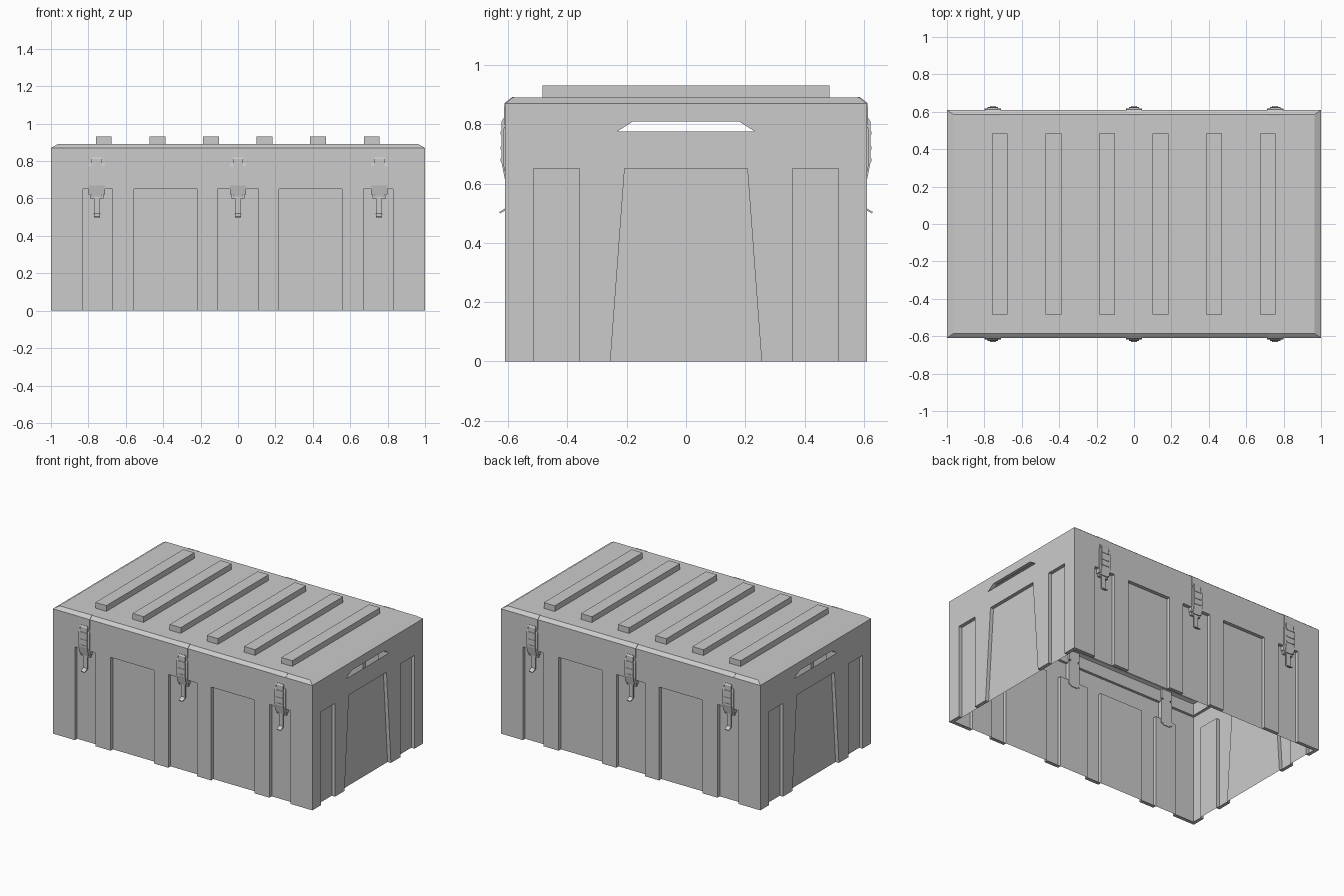
import bpy, bmesh
from math import pi
from mathutils import Matrix, Vector

if "Cube" in bpy.data.objects:
    bpy.data.objects.remove(bpy.data.objects["Cube"])

HX, HY = 1.0, 0.61          # half length and half depth of the box
REC = 0.025                 # recess depth
PANEL_Z, SPLIT_Z = 0.65, 0.775


def new_object(name, bm):
    bmesh.ops.remove_doubles(bm, verts=bm.verts, dist=1e-5)
    bmesh.ops.recalc_face_normals(bm, faces=bm.faces)
    mesh = bpy.data.meshes.new(name)
    bm.to_mesh(mesh)
    bm.free()
    obj = bpy.data.objects.new(name, mesh)
    bpy.context.collection.objects.link(obj)
    return obj


def poly(bm, pts):
    return bm.faces.new([bm.verts.new(p) for p in pts])


def prism(bm, profile, half_w, x=0.0, half_w_end=None):
    """Extrude a (out, z) profile along x; out is measured from the front wall."""
    left = [(x - half_w, -HY - o, z) for o, z in profile]
    right = [(x + half_w, -HY - o, z) for o, z in profile]
    poly(bm, left)
    poly(bm, right[::-1])
    for i in range(len(profile)):
        j = (i + 1) % len(profile)
        poly(bm, [left[i], right[i], right[j], left[j]])


def box(bm, x0, x1, o0, o1, z0, z1):
    prism(bm, [(o0, z0), (o1, z0), (o1, z1), (o0, z1)], (x1 - x0) / 2, (x0 + x1) / 2)


# Body: open-bottomed shell; each wall has panels recessed from the bottom edge up
# Panels are (bottom start, bottom end, top start, top end) along the wall
long_panels = [(a, b, a, b) for a, b in
               [(-0.83, -0.67), (-0.555, -0.22), (-0.11, 0.11), (0.22, 0.555), (0.67, 0.83)]]
short_panels = [(-0.515, -0.36, -0.515, -0.36), (-0.255, 0.255, -0.207, 0.207),
                (0.36, 0.515, 0.36, 0.515)]
bm = bmesh.new()
for k in range(4):
    half, out, panels = (HX, HY, long_panels) if k % 2 == 0 else (HY, HX, short_panels)
    rot = Matrix.Rotation(k * pi / 2, 3, 'Z')

    def P(s, z, depth=0.0):
        return rot @ Vector((s, -out + depth, z))

    b_prev = t_prev = -half
    for b0, b1, t0, t1 in panels + [(half, None, half, None)]:
        # flush strip and its bottom flange
        poly(bm, [P(b_prev, 0), P(b0, 0), P(t0, PANEL_Z), P(t_prev, PANEL_Z)])
        f = b_prev + REC if b_prev == -half else b_prev
        poly(bm, [P(f, 0), P(b0, 0), P(b0, 0, REC), P(f, 0, REC)])
        if b1 is None:
            break
        # recess floor, two sides and top
        poly(bm, [P(b0, 0, REC), P(b1, 0, REC), P(t1, PANEL_Z, REC), P(t0, PANEL_Z, REC)])
        for b, t in ((b0, t0), (b1, t1)):
            poly(bm, [P(b, 0), P(b, 0, REC), P(t, PANEL_Z, REC), P(t, PANEL_Z)])
        poly(bm, [P(t0, PANEL_Z), P(t1, PANEL_Z), P(t1, PANEL_Z, REC), P(t0, PANEL_Z, REC)])
        b_prev, t_prev = b1, t1
    # plain band above the panels
    pts = [(-half, PANEL_Z)] + [(s, PANEL_Z) for p in panels for s in p[2:]]
    pts += [(half, PANEL_Z), (half, SPLIT_Z), (-half, SPLIT_Z)]
    poly(bm, [P(s, z) for s, z in pts])
new_object("case_body", bm)

# Lid: bevelled shell with a handle opening in each end
bm = bmesh.new()
EDGE_Z, TOP_Z, TX, TY = 0.87, 0.89, 0.965, 0.585
end = [(-HY, SPLIT_Z), (-0.233, SPLIT_Z), (-0.178, 0.81), (0.178, 0.81), (0.233, SPLIT_Z),
       (HY, SPLIT_Z), (HY, EDGE_Z), (-HY, EDGE_Z)]
for s in (-1, 1):
    poly(bm, [(s * HX, y, z) for y, z in end])
    poly(bm, [(x, s * HY, z) for x, z in
              ((-HX, SPLIT_Z), (HX, SPLIT_Z), (HX, EDGE_Z), (-HX, EDGE_Z))])
    poly(bm, [(-HX, s * HY, EDGE_Z), (HX, s * HY, EDGE_Z), (TX, s * TY, TOP_Z), (-TX, s * TY, TOP_Z)])
    poly(bm, [(s * HX, -HY, EDGE_Z), (s * HX, HY, EDGE_Z), (s * TX, TY, TOP_Z), (s * TX, -TY, TOP_Z)])
poly(bm, [(-TX, -TY, TOP_Z), (TX, -TY, TOP_Z), (TX, TY, TOP_Z), (-TX, TY, TOP_Z)])
lid = new_object("lid", bm)
solid = lid.modifiers.new("thickness", 'SOLIDIFY')
solid.thickness = 0.025
solid.offset = -1

# Raised ribs across the lid
for i in range(6):
    bm = bmesh.new()
    x = -0.718 + i * 0.2866
    bmesh.ops.create_cube(bm, size=1, matrix=Matrix.Translation((x, 0, 0.909)) @
                          Matrix.Diagonal((0.085, 0.968, 0.042, 1)))
    new_object(f"lid_rib_{i + 1}", bm)

# Latch, modelled once at the front centre
bm = bmesh.new()
# strike plate folded over the lid bevel
prism(bm, [(-0.03, 0.891), (-0.024, 0.892), (0.003, 0.871), (0.004, 0.80), (-0.03, 0.80)], 0.04)
# lever
prism(bm, [(-0.03, 0.82), (0.006, 0.82), (0.012, 0.81), (0.012, 0.67), (0.0, 0.61), (-0.03, 0.61)], 0.028)
# side rails with tapered feet
for s in (-1, 1):
    prism(bm, [(-0.03, 0.79), (0.004, 0.79), (0.008, 0.77), (0.008, 0.67), (-0.003, 0.62), (-0.03, 0.62)],
          0.0075, s * 0.0355)
# cross bars on the lever
for z in (0.68, 0.72, 0.77):
    box(bm, -0.028, 0.028, 0.0, 0.015, z - 0.005, z + 0.005)
# lower catch and flared pull tab
prism(bm, [(-0.025, 0.65), (-0.004, 0.65), (-0.008, 0.6), (-0.025, 0.6)], 0.036)
prism(bm, [(-0.012, 0.63), (-0.006, 0.63), (-0.006, 0.52), (0.02, 0.504), (0.018, 0.499), (-0.012, 0.515)], 0.016)
first = new_object("front_latch_2", bm)

# Repeat the latch along front and back
for side, turn in (("front", 0), ("back", pi)):
    for n, x in enumerate((-0.755, 0, 0.755), 1):
        if side == "front" and n == 2:
            continue
        copy = bpy.data.objects.new(f"{side}_latch_{n}", first.data)
        copy.location.x = x
        copy.rotation_euler.z = turn
        bpy.context.collection.objects.link(copy)
